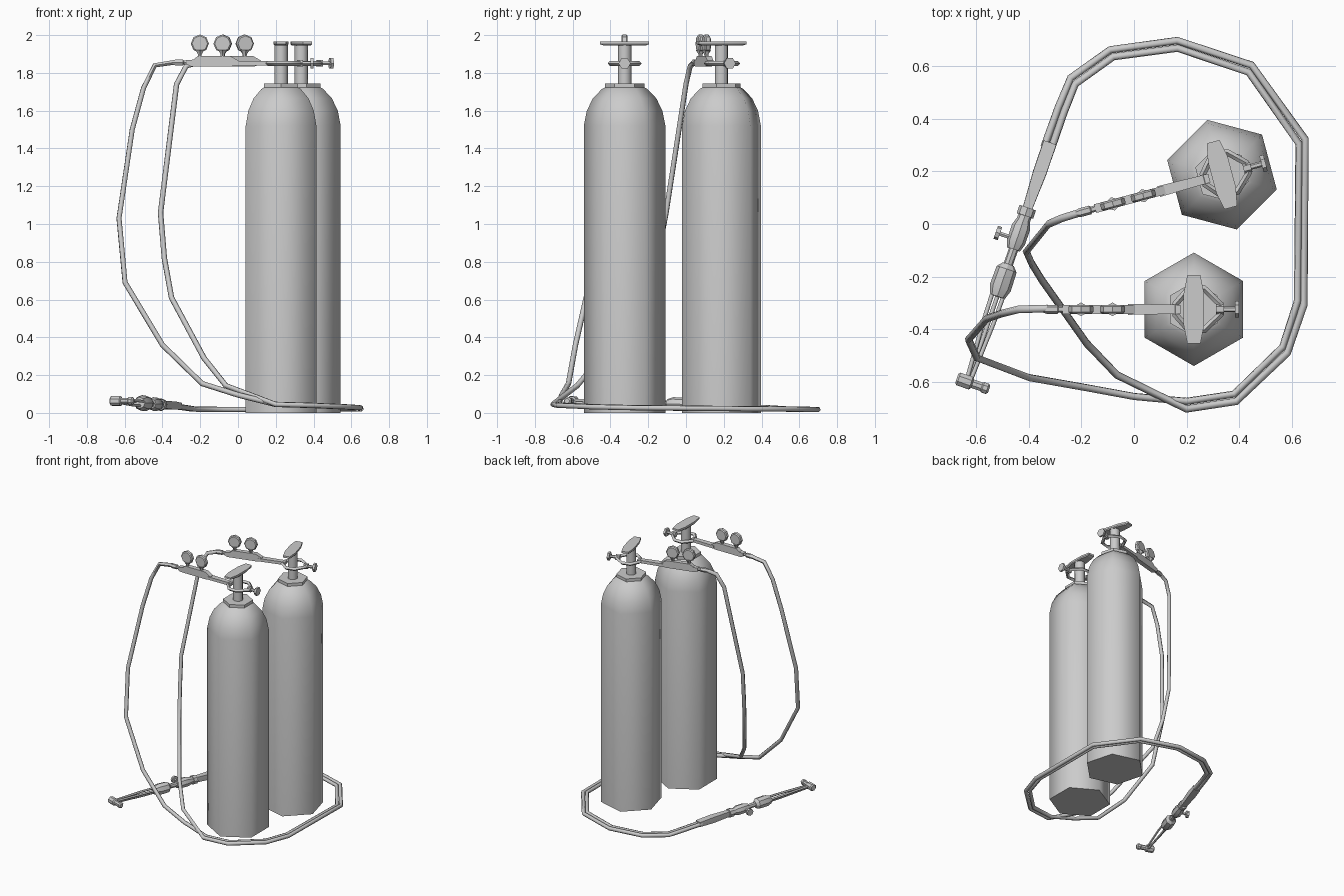
import bpy, bmesh, math
from mathutils import Matrix, Vector

if "Cube" in bpy.data.objects:
    bpy.data.objects.remove(bpy.data.objects["Cube"])

R = math.radians
TO_X = Matrix.Rotation(R(90), 4, 'Y')     # lathe axis z -> x
TO_Y = Matrix.Rotation(R(-90), 4, 'X')    # lathe axis z -> y
T = Matrix.Translation


def finish(ob, angle):
    bpy.ops.object.select_all(action='DESELECT')
    bpy.context.view_layer.objects.active = ob
    ob.select_set(True)
    if ob.type == 'CURVE':
        bpy.ops.object.convert(target='MESH')
        ob = bpy.context.view_layer.objects.active
    bpy.ops.object.shade_smooth_by_angle(angle=R(angle))
    return ob


def skin(name, rings, M, angle):
    """Bridge equal-length rings of points and cap both ends."""
    bm = bmesh.new()
    loops = [[bm.verts.new(p) for p in ring] for ring in rings]
    n = len(loops[0])
    for a, b in zip(loops, loops[1:]):
        for i in range(n):
            j = (i + 1) % n
            bm.faces.new((a[i], a[j], b[j], b[i]))
    bm.faces.new(loops[0][::-1])
    bm.faces.new(loops[-1])
    bmesh.ops.recalc_face_normals(bm, faces=bm.faces[:])
    me = bpy.data.meshes.new(name)
    bm.to_mesh(me)
    bm.free()
    ob = bpy.data.objects.new(name, me)
    bpy.context.collection.objects.link(ob)
    ob.matrix_world = M
    return finish(ob, angle)


def lathe(name, prof, n, M, angle=30, start=90):
    rings = [[(r * math.cos(R(start + 360 * i / n)), r * math.sin(R(start + 360 * i / n)), z)
              for i in range(n)] for r, z in prof]
    return skin(name, rings, M, angle)


def slab(name, outline, lo, hi, M):
    return skin(name, [[(x, y, lo) for x, y in outline], [(x, y, hi) for x, y in outline]], M, 20)


def tube(name, pts, r, M=Matrix(), cyclic=False, res=1):
    cu = bpy.data.curves.new(name, 'CURVE')
    cu.dimensions = '3D'
    cu.bevel_depth = r
    cu.bevel_resolution = res
    cu.use_fill_caps = True
    sp = cu.splines.new('POLY')
    sp.points.add(len(pts) - 1)
    for p, q in zip(sp.points, pts):
        p.co = (*q, 1)
    sp.use_cyclic_u = cyclic
    ob = bpy.data.objects.new(name, cu)
    bpy.context.collection.objects.link(ob)
    ob.matrix_world = M
    return finish(ob, 62)


def gas_unit(tag, M):
    # bottle and neck collar
    lathe(tag + "_bottle", [(.216, 0), (.216, 1.52), (.2, 1.6), (.168, 1.665), (.12, 1.715), (.09, 1.73)],
          6, M, 65)
    lathe(tag + "_neck_collar", [(.105, 1.715), (.105, 1.745)], 6, M)
    # valve stem and elongated hand wheel
    lathe(tag + "_valve_stem", [(.036, 1.74), (.036, 1.95)], 8, M, 50)
    wheel = [(.025, .13), (-.025, .13), (-.039, .06), (-.039, -.06),
             (-.025, -.13), (.025, -.13), (.039, -.06), (.039, .06)]
    skin(tag + "_valve_handle", [[(x * .9, y * .86, 1.945) for x, y in wheel],
                                 [(x, y, 1.952) for x, y in wheel],
                                 [(x, y, 1.966) for x, y in wheel]], M, 20)
    # clamp yoke round the stem, with its screw and knob
    yoke = [(-.07, .02), (-.02, .078), (.04, .078), (.1, .02), (.1, -.02), (.04, -.078), (-.02, -.078), (-.07, -.02)]
    tube(tag + "_clamp_yoke", [(x, y, 1.85) for x, y in yoke], .013, M, True, 0)
    lathe(tag + "_clamp_screw", [(.02, .085), (.02, .115), (.011, .115), (.011, .156), (.032, .156), (.032, .172)],
          6, M @ T((0, 0, 1.85)) @ TO_X)
    # arm, manifold body and hump
    slab(tag + "_arm", [(-.25, -.021), (-.05, -.017), (-.05, .017), (-.25, .021)], 1.84, 1.862, M)
    side = M @ Matrix.Rotation(R(90), 4, 'X')
    slab(tag + "_manifold", [(-.5, 1.845), (-.48, 1.835), (-.26, 1.835), (-.225, 1.845), (-.225, 1.865),
                             (-.27, 1.89), (-.44, 1.89), (-.465, 1.87), (-.5, 1.868)], -.017, .017, side)
    # pair of gauges
    for i, x in enumerate((-.43, -.31)):
        lathe(f"{tag}_gauge_{i}", [(.041, -.016), (.048, -.01), (.048, .01), (.041, .016)], 8,
              M @ T((x, 0, 1.955)) @ TO_Y)
        lathe(f"{tag}_gauge_stem_{i}", [(.01, 1.88), (.012, 1.9), (.026, 1.92)], 6, M @ T((x, 0, 0)))
    # hose connector
    lathe(tag + "_hose_connector", [(.012, -.575), (.017, -.56), (.017, -.52), (.012, -.515), (.012, -.49)],
          6, M @ T((0, 0, 1.855)) @ TO_X)


gas_unit("front", T((.228, -.325, 0)))
gas_unit("rear", T((.335, .188, 0)) @ Matrix.Rotation(R(15), 4, 'Z'))

# twin hoses: separate drops, then a shared loop on the floor
loop = [(.2, -.69, .045), (.385, -.662, .04), (.575, -.48, .032), (.635, -.3, .028), (.64, .315, .022),
        (.442, .592, .02), (.165, .684, .018), (-.085, .65, .018), (-.232, .545, .02), (-.277, .435, .027),
        (-.33, .285, .034)]
front_drop = [(-.33, -.322, 1.857), (-.44, -.325, 1.84), (-.5, -.34, 1.72), (-.56, -.36, 1.5), (-.63, -.44, 1.03),
              (-.598, -.51, .69), (-.4, -.585, .36), (-.19, -.622, .155), (.0, -.657, .095)]
rear_drop = [(-.2, .045, 1.857), (-.275, .022, 1.835), (-.325, 0, 1.74), (-.41, -.105, 1.06), (-.39, -.15, .82),
             (-.352, -.212, .61), (-.18, -.455, .29), (-.065, -.575, .145)]
for name, drop, side in (("front_hose", front_drop, -1), ("rear_hose", rear_drop, 1)):
    floor = []
    for p in loop:
        out = Vector((p[0] - .2, p[1], 0)).normalized()
        floor.append(Vector(p) + out * .0145 * side)
    tube(name, drop + [tuple(p) for p in floor], .0145)

# torch, built along its own x axis
torch = T((-.32, .31, .036)) @ Matrix.Rotation(R(-108.9), 4, 'Z') @ Matrix.Rotation(R(-1.6), 4, 'Y')
skin("torch_grip", [[(x, -w, -h), (x, w, -h), (x, w * 1.05, 0), (x, w, h), (x, -w, h), (x, -w * 1.05, 0)]
                    for x, w, h in ((0, .025, .017), (.12, .025, .022), (.262, .018, .019))], torch, 20)
lathe("torch_collar", [(.033, .262), (.033, .295)], 8, torch @ TO_X)
lathe("torch_valve_body", [(.026, .29), (.026, .31), (.036, .34), (.036, .4), (.026, .43), (.018, .43), (.018, .5)],
      8, torch @ TO_X)
lathe("torch_mixer", [(.022, .49), (.04, .51), (.042, .585), (.03, .62)], 8, torch @ TO_X)
lathe("torch_valve_knob", [(.009, -.07), (.009, .0)], 6, torch @ T((.39, 0, 0)) @ TO_Y)
lathe("torch_valve_wheel", [(.026, -.085), (.026, -.068)], 8, torch @ T((.39, 0, 0)) @ TO_Y)
for i, (y, z) in enumerate(((-.022, .008), (.022, .008), (0, -.015))):
    tube(f"torch_pipe_{i}", [(.6, y, z), (.72, y * .9, z), (.97, y * .3, z * .5)], .008, torch)
# cutting nozzle set across the end of the pipes
lathe("torch_nozzle", [(.02, -.045), (.027, -.038), (.027, .012), (.018, .018), (.018, .055),
                       (.022, .06), (.022, .078), (.014, .085)],
      8, torch @ T((.965, 0, 0)) @ TO_Y, 30, 22.5)
